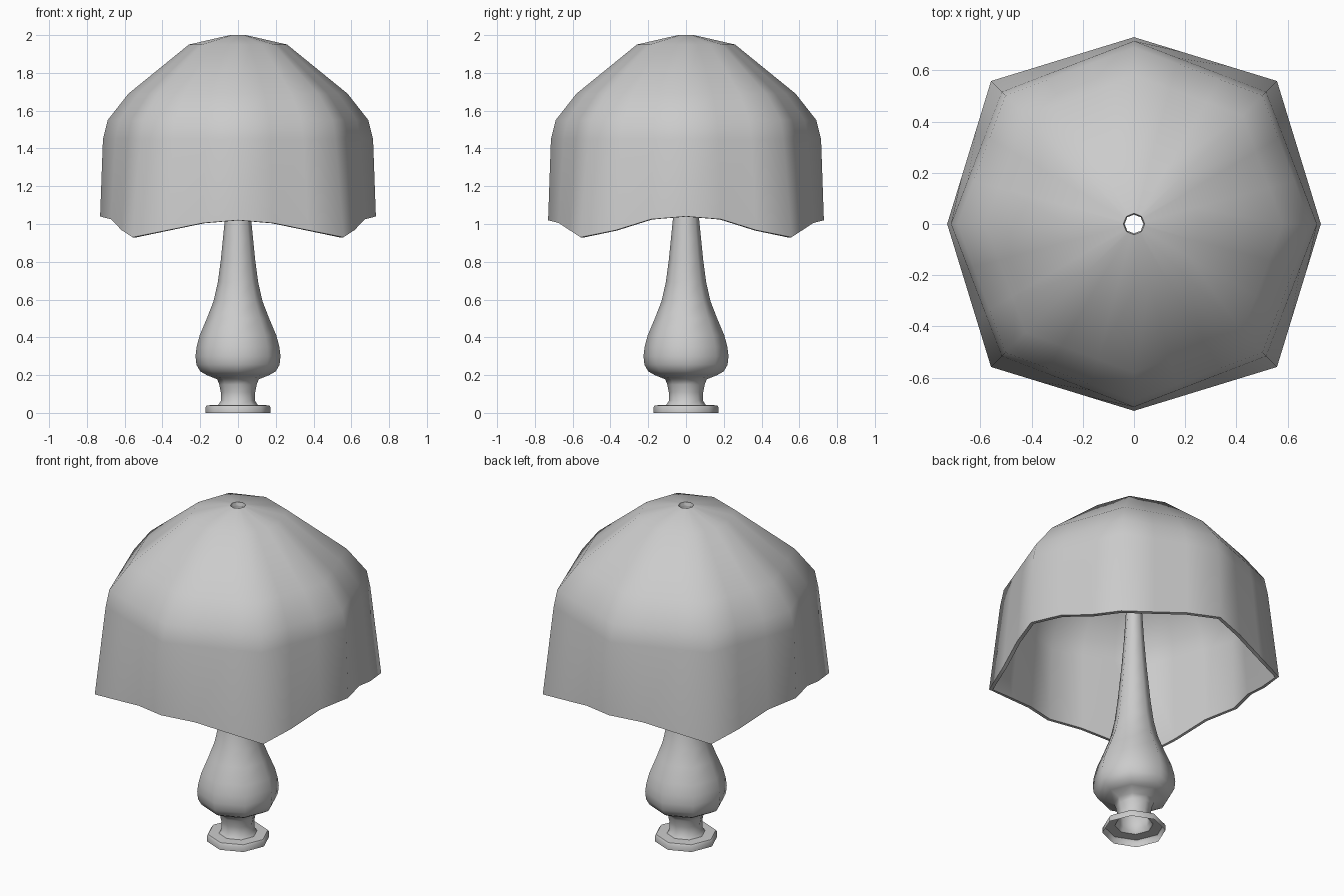
import bpy, bmesh
from math import sin, cos, pi
from mathutils import Vector

if "Cube" in bpy.data.objects:
    bpy.data.objects.remove(bpy.data.objects["Cube"])


def skin(name, rings):
    """Join a list of closed rings of points into an open tube."""
    bm = bmesh.new()
    loops = [[bm.verts.new(p) for p in ring] for ring in rings]
    for a, b in zip(loops, loops[1:]):
        n = len(a)
        for i in range(n):
            j = (i + 1) % n
            bm.faces.new((a[i], a[j], b[j], b[i]))
    mesh = bpy.data.meshes.new(name)
    bm.to_mesh(mesh)
    bm.free()
    obj = bpy.data.objects.new(name, mesh)
    bpy.context.collection.objects.link(obj)
    bpy.ops.object.select_all(action='DESELECT')
    obj.select_set(True)
    bpy.context.view_layer.objects.active = obj
    return obj


def octagon(r_axis, r_diag, z, cuts=1):
    """Octagon with corners on the axes and diagonals, sides split by cuts."""
    corners = []
    for k in range(8):
        r = r_diag if k % 2 else r_axis
        corners.append(Vector((r * cos(k * pi / 4), r * sin(k * pi / 4), z)))
    return [corners[k].lerp(corners[(k + 1) % 8], c / cuts)
            for k in range(8) for c in range(cuts)]


# Stem: eight-sided hollow baluster with an open foot, (radius, height)
stem_profile = [
    (.172, 0), (.172, .03), (.165, .04), (.105, .042), (.09, .065),
    (.091, .11), (.099, .15), (.11, .178), (.165, .20), (.20, .22),
    (.22, .255), (.225, .30), (.219, .35), (.203, .41), (.165, .5),
    (.13, .59), (.107, .69), (.091, .81), (.08, .92), (.068, 1.04),
    (.055, 1.2), (.045, 1.36), (.042, 1.5), (.042, 1.98)]
skin("stem", [octagon(r, r, z) for r, z in stem_profile])
bpy.ops.object.shade_smooth_by_angle(angle=0.9)

# Shade: wavy-hemmed octagonal dome, (axis radius, diagonal radius, height)
shade_profile = [
    (.715, .73, 1.45), (.69, .71, 1.55), (.58, .60, 1.69),
    (.26, .27, 1.95), (.042, .042, 2.0)]
hem = octagon(.73, .79, 0, 3)
for i, p in enumerate(hem):
    step = min(i % 6, 6 - i % 6)          # 0 at an axis corner, 3 at a diagonal
    high = 1.04 if abs(p.x) > abs(p.y) else 1.02
    p.z = (high, high - .015, .967, .93)[step]
shade = skin("shade", [hem] + [octagon(a, d, z, 3) for a, d, z in shade_profile])
solid = shade.modifiers.new("thickness", 'SOLIDIFY')
solid.thickness = 0.02
solid.offset = -1
bpy.ops.object.modifier_apply(modifier=solid.name)
bpy.ops.object.shade_smooth_by_angle(angle=0.9)
